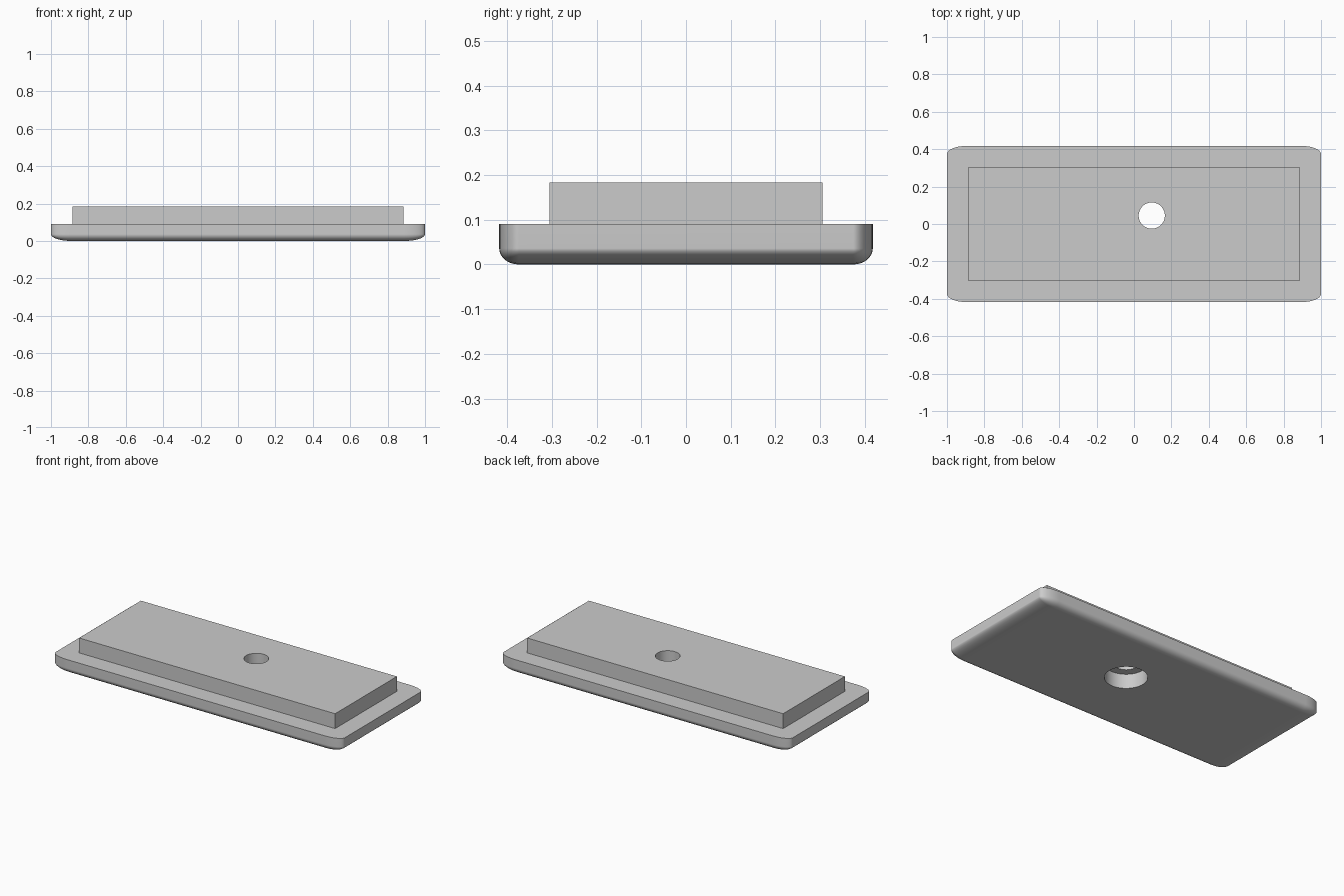
import bpy
import bmesh
from mathutils import Matrix, Vector

if "Cube" in bpy.data.objects:
    bpy.data.objects.remove(bpy.data.objects["Cube"], do_unlink=True)

# Single grey material
GREY = (0.6, 0.6, 0.6, 1.0)
grey = bpy.data.materials.new("plain grey")
grey.use_nodes = True
grey.diffuse_color = GREY
grey.node_tree.nodes["Principled BSDF"].inputs["Base Color"].default_value = GREY

HOLE = (0.095, 0.045)
STEP = 0.09      # top of the base, underside of the raised plate
TOP = 0.183


def new_object(name, bm):
    bmesh.ops.recalc_face_normals(bm, faces=bm.faces)
    mesh = bpy.data.meshes.new(name)
    bm.to_mesh(mesh)
    bm.free()
    mesh.materials.append(grey)
    obj = bpy.data.objects.new(name, mesh)
    bpy.context.collection.objects.link(obj)
    return obj


def slab(name, half_x, half_y, z0, z1, rounding=None):
    """Box; rounding gives the x, y, z radii of its lower and upright edges."""
    r = Vector(rounding or (1, 1, 1))
    size = Vector((2 * half_x / r.x, 2 * half_y / r.y, (z1 - z0) / r.z))
    bm = bmesh.new()
    bmesh.ops.create_cube(bm, size=1, matrix=Matrix.Diagonal(size.to_4d()))
    if rounding:
        edges = [e for e in bm.edges if min(v.co.z for v in e.verts) < 0]
        bmesh.ops.bevel(bm, geom=edges, offset=1, offset_type='OFFSET',
                        segments=8, profile=0.5, affect='EDGES')
    bmesh.ops.scale(bm, vec=r, verts=bm.verts)
    bmesh.ops.translate(bm, vec=(0, 0, (z0 + z1) / 2), verts=bm.verts)
    return new_object(name, bm)


def drill(obj, radius):
    """Cut a round vertical hole through the part and shade it."""
    bm = bmesh.new()
    bmesh.ops.create_cone(bm, cap_ends=True, segments=64, radius1=radius,
                          radius2=radius, depth=1,
                          matrix=Matrix.Translation((*HOLE, 0)))
    cutter = new_object("hole_cutter", bm)
    cutter.hide_render = True
    cut = obj.modifiers.new("hole", 'BOOLEAN')
    cut.operation = 'DIFFERENCE'
    cut.solver = 'EXACT'
    cut.object = cutter
    bpy.ops.object.select_all(action='DESELECT')
    obj.select_set(True)
    bpy.context.view_layer.objects.active = obj
    bpy.ops.object.modifier_apply(modifier=cut.name)
    bpy.data.objects.remove(cutter, do_unlink=True)
    bpy.ops.object.shade_smooth_by_angle()
    weighted = obj.modifiers.new("flat_face_normals", 'WEIGHTED_NORMAL')
    weighted.keep_sharp = True


# Base with rounded corners and underside, and its wide lower bore
base = slab("base_plate", 1.0, 0.418, 0, STEP, rounding=(0.11, 0.044, 0.036))
drill(base, 0.12)

# Sharp-edged raised plate with the narrow upper bore
raised = slab("raised_plate", 0.885, 0.305, STEP, TOP)
drill(raised, 0.07)
